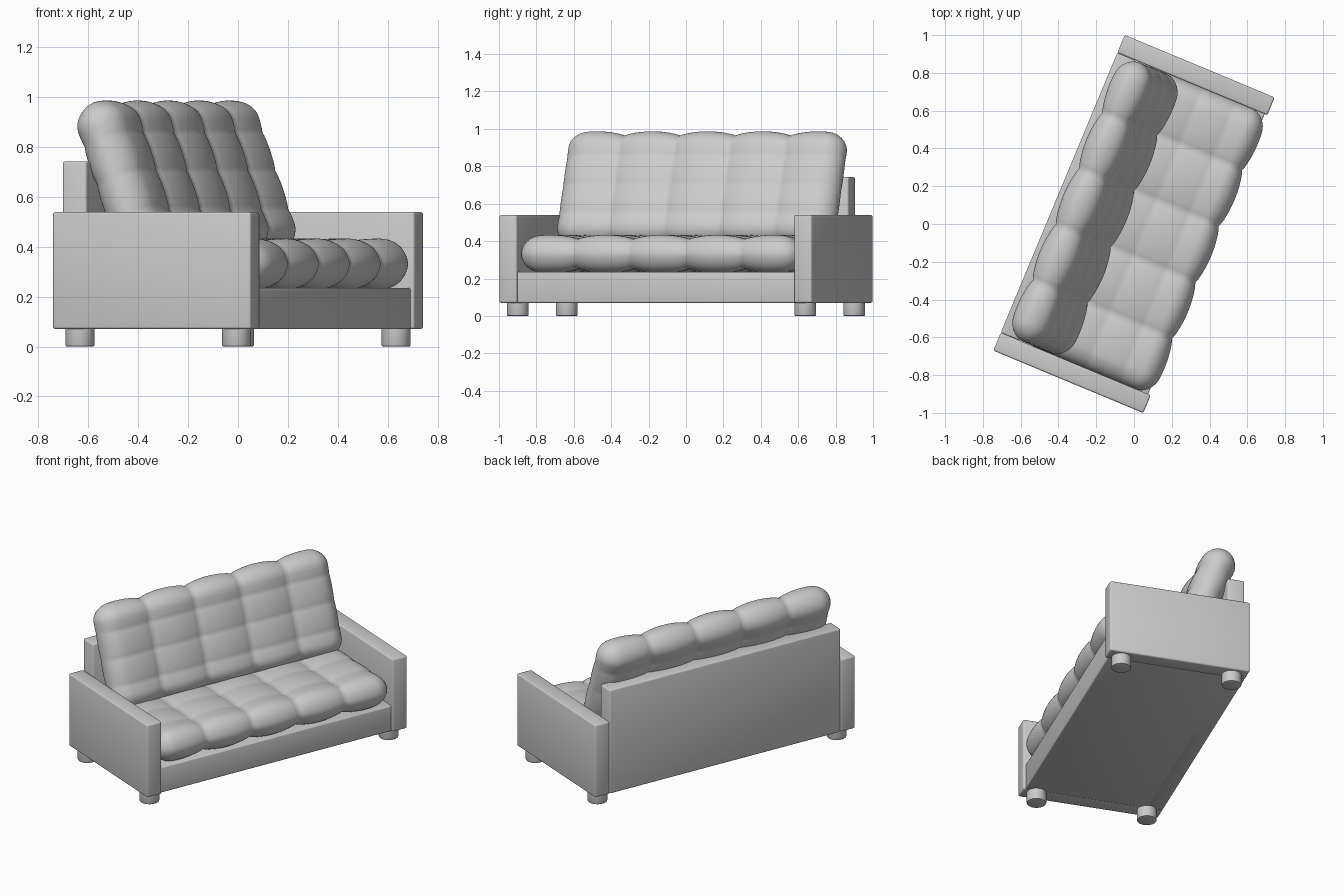
import bpy, bmesh, math
from mathutils import Matrix, Vector

if "Cube" in bpy.data.objects:
    bpy.data.objects.remove(bpy.data.objects["Cube"])

# The sofa is built straight (length on x, front at -y), then turned in plan
TURN = Matrix.Rotation(math.radians(67.4), 4, 'Z')


def finish(name, bm, local=Matrix.Identity(4), angle=40):
    mesh = bpy.data.meshes.new(name)
    bmesh.ops.recalc_face_normals(bm, faces=bm.faces)
    bm.to_mesh(mesh)
    bm.free()
    ob = bpy.data.objects.new(name, mesh)
    bpy.context.collection.objects.link(ob)
    ob.matrix_world = TURN @ local
    bpy.ops.object.select_all(action='DESELECT')
    ob.select_set(True)
    bpy.context.view_layer.objects.active = ob
    bpy.ops.object.shade_smooth_by_angle(angle=math.radians(angle))
    return ob


def box(name, lo, hi, bevel=0.01):
    lo, hi = Vector(lo), Vector(hi)
    bm = bmesh.new()
    bmesh.ops.create_cube(bm, size=1)
    for v in bm.verts:
        v.co = Vector(a + (b - a) * (c + 0.5) for a, b, c in zip(lo, hi, v.co))
    bmesh.ops.bevel(bm, geom=bm.edges[:], offset=bevel, segments=3,
                    profile=0.5, affect='EDGES')
    return finish(name, bm)


def cushion(name, size, r, local, cols=5, rows=4, dip=0.024, row_dip=0.007):
    """Round-edged pad with quilted creases."""
    half = Vector(size) / 2
    inner = Vector(h - r for h in half)
    inner.z = max(inner.z, 0.0)
    bm = bmesh.new()
    n = (80, 48, 14)
    # six gridded sides of a box
    for ax in range(3):
        a, b = (ax + 1) % 3, (ax + 2) % 3
        for side in (-1, 1):
            grid = []
            for i in range(n[a] + 1):
                line = []
                for j in range(n[b] + 1):
                    p = Vector((0, 0, 0))
                    p[ax] = side * half[ax]
                    p[a] = (2 * i / n[a] - 1) * half[a]
                    p[b] = (2 * j / n[b] - 1) * half[b]
                    line.append(bm.verts.new(p))
                grid.append(line)
            for i in range(n[a]):
                for j in range(n[b]):
                    bm.faces.new((grid[i][j], grid[i + 1][j],
                                  grid[i + 1][j + 1], grid[i][j + 1]))
    bmesh.ops.remove_doubles(bm, verts=bm.verts[:], dist=1e-5)
    # round the edges, then press in the creases
    for v in bm.verts:
        core = Vector(max(-k, min(k, c)) for c, k in zip(v.co, inner))
        nrm = (v.co - core).normalized()
        p = core + nrm * r
        su = abs(math.sin(math.pi * cols * (p.x / size[0] + 0.5))) ** 0.7
        sw = abs(math.sin(math.pi * rows * (p.y / size[1] + 0.5))) ** 0.7
        end = abs(nrm.x)
        press = dip * (1 - su) * (1 - end) + row_dip * (1 - sw) * abs(nrm.z)
        v.co = p - nrm * press
    return finish(name, bm, local, 60)


# Arms
for side, s in (("left", -1), ("right", 1)):
    x = sorted((s * 0.803, s * 0.905))
    box(side + "_arm", (x[0], -0.43, 0.07), (x[1], 0.43, 0.54))

# Base and back panel
box("base", (-0.81, -0.415, 0.07), (0.81, 0.42, 0.235), 0.008)
box("back_panel", (-0.803, 0.325, 0.07), (0.803, 0.43, 0.742))

# Feet
for sx in (-1, 1):
    for sy in (-1, 1):
        bm = bmesh.new()
        bmesh.ops.create_cone(bm, cap_ends=True, segments=32, radius1=0.058,
                              radius2=0.058, depth=0.08)
        rim = [e for e in bm.edges if all(v.co.z < 0 for v in e.verts)]
        bmesh.ops.bevel(bm, geom=rim, offset=0.006, segments=2,
                        profile=0.5, affect='EDGES')
        finish(f"foot_{'front' if sy < 0 else 'back'}_{'left' if sx < 0 else 'right'}",
               bm, Matrix.Translation((sx * 0.832, sy * 0.34, 0.04)))

# Seat cushion
cushion("seat_cushion", (1.61, 0.765, 0.204), 0.102,
        Matrix.Translation((0, -0.06, 0.331)))

# Back cushion leaning over the back panel
cushion("back_cushion", (1.60, 0.652, 0.21), 0.105,
        Matrix.Translation((0, 0.224, 0.676)) @
        Matrix.Rotation(math.radians(70), 4, 'X'))
